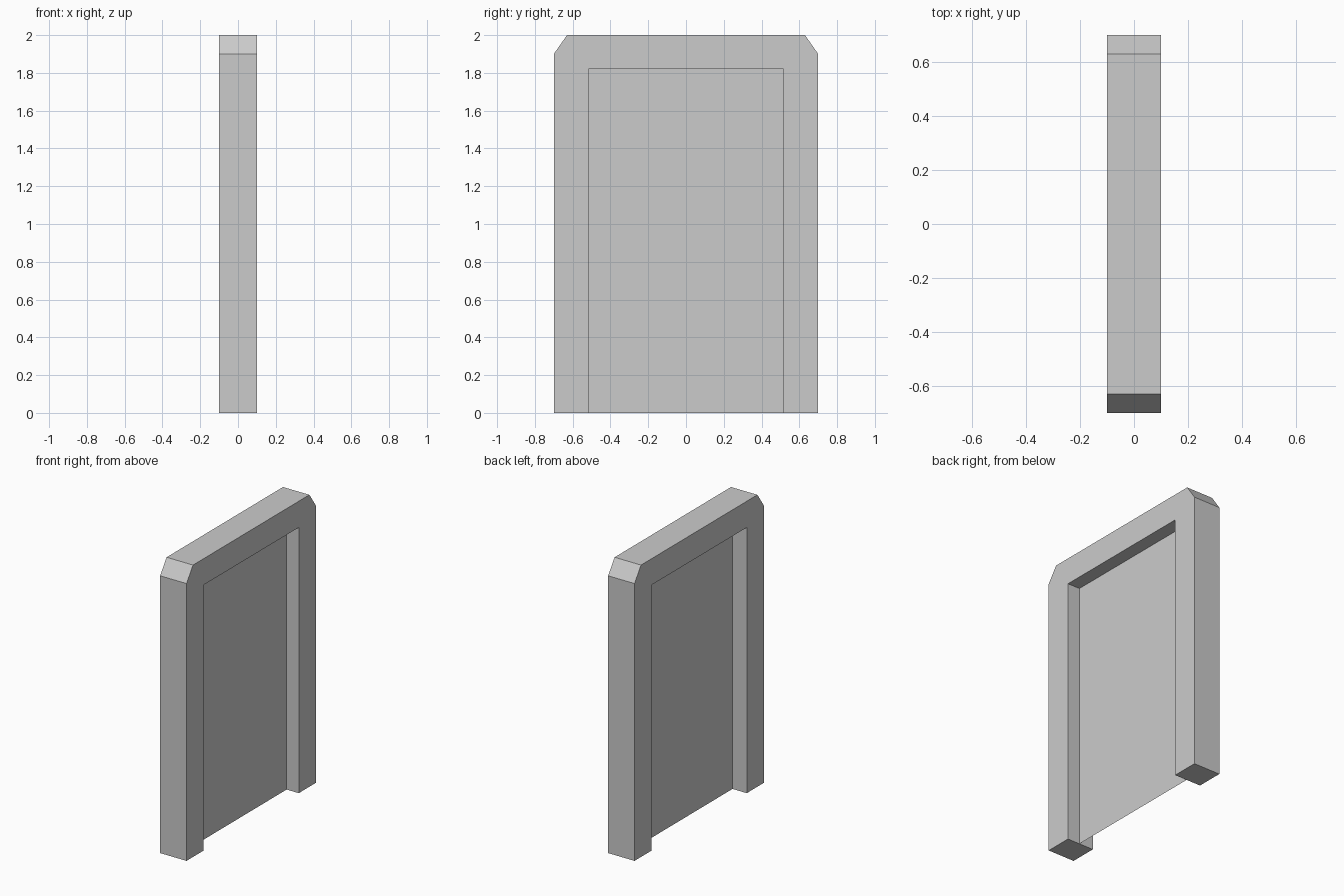
import bpy, bmesh

if "Cube" in bpy.data.objects:
    bpy.data.objects.remove(bpy.data.objects["Cube"])

DEPTH = 0.2
IN_Y, IN_Z = 0.515, 1.82
PANEL_X = 0.008


def add_object(name, bm):
    mesh = bpy.data.meshes.new(name)
    bm.normal_update()
    bm.to_mesh(mesh)
    bm.free()
    obj = bpy.data.objects.new(name, mesh)
    bpy.context.collection.objects.link(obj)
    return obj


def face_from_half(bm, half, x):
    """Make one flat face from a right-half (y, z) profile and its mirror."""
    outline = half + [(-y, z) for y, z in reversed(half)]
    return bm.faces.new([bm.verts.new((x, y, z)) for y, z in outline])


# Door frame: two jambs and a lintel with chamfered upper corners
bm = bmesh.new()
half = [(IN_Y, IN_Z), (IN_Y, 0), (0.7, 0), (0.7, 1.9), (0.63, 2.0)]
face = face_from_half(bm, half, -DEPTH / 2)
ext = bmesh.ops.extrude_face_region(bm, geom=[face], use_keep_orig=True)
verts = [g for g in ext["geom"] if isinstance(g, bmesh.types.BMVert)]
bmesh.ops.translate(bm, verts=verts, vec=(DEPTH, 0, 0))
bmesh.ops.recalc_face_normals(bm, faces=bm.faces)
add_object("door_frame", bm)

# Thin sheet filling the opening, slightly lighter than the frame
bm = bmesh.new()
face_from_half(bm, [(IN_Y, 0), (IN_Y, IN_Z)], PANEL_X)
panel = add_object("door_panel", bm)
mat = bpy.data.materials.new("light_grey")
mat.diffuse_color = (0.9, 0.9, 0.9, 1)
mat.use_nodes = True
mat.node_tree.nodes["Principled BSDF"].inputs["Base Color"].default_value = mat.diffuse_color
panel.data.materials.append(mat)
